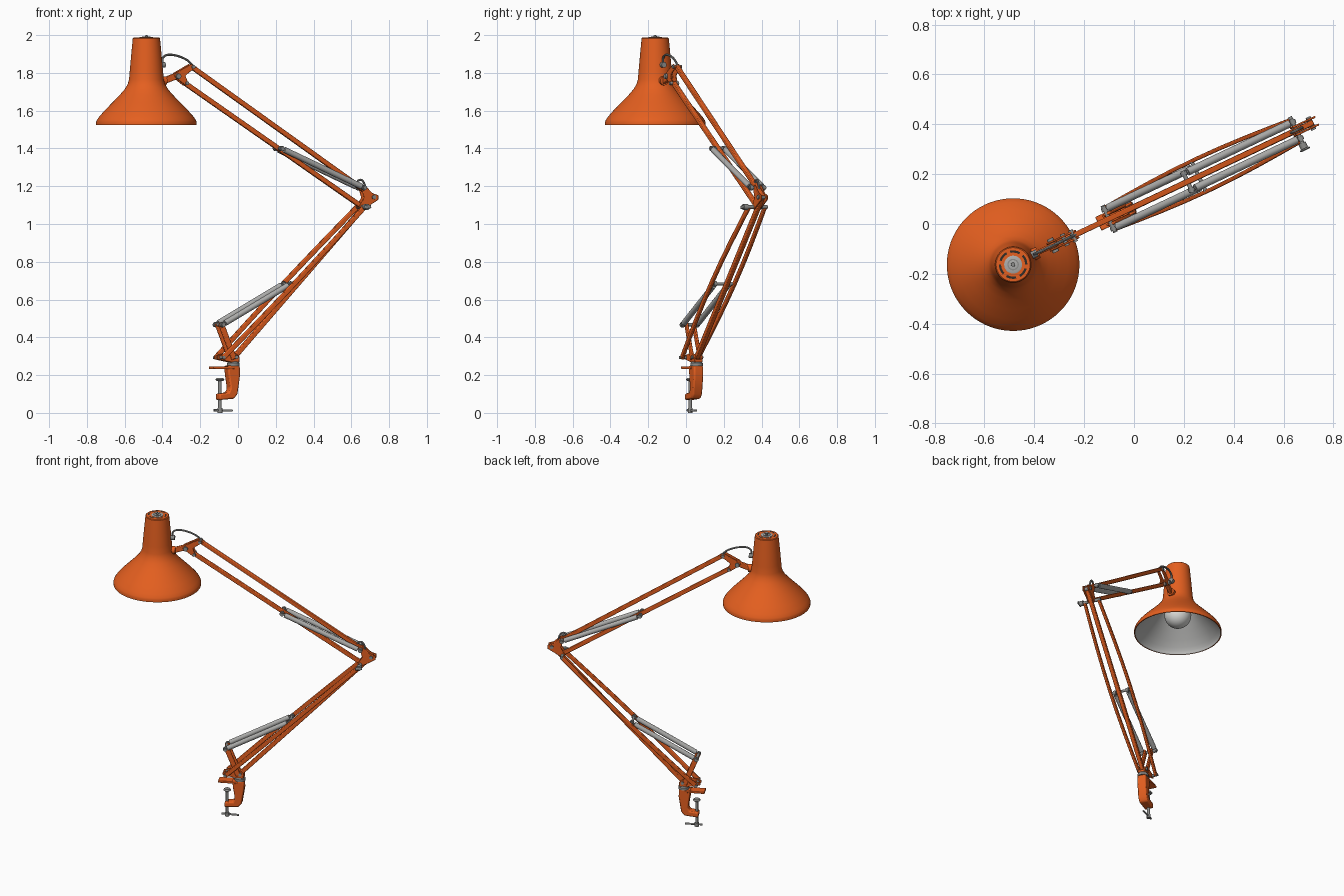
import bpy, bmesh, math
from mathutils import Vector

if "Cube" in bpy.data.objects:
    bpy.data.objects.remove(bpy.data.objects["Cube"])

def mat(name, c):
    m = bpy.data.materials.new(name)
    m.diffuse_color = (*c, 1)
    m.use_nodes = True
    m.node_tree.nodes["Principled BSDF"].inputs["Base Color"].default_value = m.diffuse_color
    return m

ORANGE = mat("orange paint", (0.78, 0.115, 0.014))
STEEL = mat("steel", (0.27, 0.27, 0.26))
SPRING = mat("spring grey", (0.42, 0.42, 0.41))
INNER = mat("shade lining", (0.47, 0.47, 0.46))
BULB = mat("bulb white", (0.70, 0.70, 0.68))
DARK = mat("dark slot", (0.03, 0.025, 0.02))

# The arms lie in one vertical plane, turned about 25 degrees from x
ANG = math.atan(0.4726)
V = Vector((-math.sin(ANG), math.cos(ANG), 0))

def P(x, z, v=0.0):
    return Vector((x, 0.068 + 0.4726 * x, z)) + V * v

def finish(name, bm, mats, bevel=0, angle=35):
    bmesh.ops.recalc_face_normals(bm, faces=bm.faces)
    me = bpy.data.meshes.new(name)
    bm.to_mesh(me)
    bm.free()
    ob = bpy.data.objects.new(name, me)
    bpy.context.collection.objects.link(ob)
    for m in mats:
        me.materials.append(m)
    if bevel:
        b = ob.modifiers.new("Bevel", 'BEVEL')
        b.width, b.segments = bevel, 2
    bpy.ops.object.select_all(action='DESELECT')
    ob.select_set(True)
    bpy.context.view_layer.objects.active = ob
    bpy.ops.object.shade_smooth_by_angle(angle=math.radians(angle))
    return ob

def sweep(name, pts, section, m, bevel=0):
    """Sweep a (side, normal) cross-section along points."""
    bm = bmesh.new()
    rings, side = [], None
    for i, p in enumerate(pts):
        t = (pts[min(i + 1, len(pts) - 1)] - pts[max(i - 1, 0)]).normalized()
        side = side or (V if abs(t.dot(V)) < 0.7 else Vector((0, 0, 1)))
        n = t.cross(side).normalized()
        s = n.cross(t)
        rings.append([bm.verts.new(p + s * a + n * b) for a, b in section])
    k = len(section)
    for r, q in zip(rings, rings[1:]):
        for j in range(k):
            bm.faces.new((r[j], r[(j + 1) % k], q[(j + 1) % k], q[j]))
    bm.faces.new(rings[0])
    bm.faces.new(rings[-1])
    return finish(name, bm, [m], bevel)

def bar(name, pts, w, h, m=ORANGE):
    w, h = w / 2, h / 2
    return sweep(name, pts, [(-w, -h), (w, -h), (w, h), (-w, h)], m, 0.004)

def rod(name, pts, r, m=STEEL, n=14):
    return sweep(name, pts, [(r * math.cos(2 * math.pi * i / n), r * math.sin(2 * math.pi * i / n))
                             for i in range(n)], m)

def pin(name, x, z, half, r, m=STEEL):
    return rod(name, [P(x, z, -half), P(x, z, half)], r, m)

def plate(name, outline, v0, v1, m=ORANGE, bevel=0.003):
    bm = bmesh.new()
    f = bm.faces.new([bm.verts.new(P(x, z, v0)) for x, z in outline])
    ex = bmesh.ops.extrude_face_region(bm, geom=[f])
    bmesh.ops.translate(bm, vec=V * (v1 - v0), verts=[g for g in ex['geom'] if isinstance(g, bmesh.types.BMVert)])
    return finish(name, bm, [m], bevel)

def lathe(name, centre, prof, mats, rule=lambda i: 0, n=64):
    bm = bmesh.new()
    rings = [[bm.verts.new((centre.x + r * math.cos(2 * math.pi * j / n),
                            centre.y + r * math.sin(2 * math.pi * j / n), z)) for j in range(n)]
             for r, z in prof]
    for i, (a, b) in enumerate(zip(rings, rings[1:])):
        for j in range(n):
            bm.faces.new((a[j], a[(j + 1) % n], b[(j + 1) % n], b[j])).material_index = rule(i)
    bmesh.ops.remove_doubles(bm, verts=bm.verts, dist=1e-5)
    return finish(name, bm, mats)

def arc(c, r, a0, a1, n):
    return [(c[0] + r * math.cos(a0 + (a1 - a0) * i / n), c[1] + r * math.sin(a0 + (a1 - a0) * i / n))
            for i in range(n + 1)]

def smooth(pts, n=6):
    """Catmull-Rom points through the given path."""
    q = [pts[0]] + pts + [pts[-1]]
    out = []
    for a, b, c, d in zip(q, q[1:], q[2:], q[3:]):
        for i in range(n):
            t = i / n
            out.append(0.5 * (2 * b + (c - a) * t + (2 * a - 5 * b + 4 * c - d) * t * t
                              + (3 * b - a - 3 * c + d) * t ** 3))
    return out + [pts[-1]]

# Desk clamp: C-shaped body, jaw plate, collar and screw
plate("clamp_body", [(-0.065, 0.25), (0.0, 0.25), (0.002, 0.2), (-0.012, 0.1), (-0.03, 0.075),
                     (-0.108, 0.068), (-0.108, 0.102), (-0.06, 0.108), (-0.05, 0.13), (-0.06, 0.2)],
      -0.028, 0.028, bevel=0.008)
plate("clamp_top_jaw", [(-0.143, 0.232), (-0.03, 0.232), (-0.03, 0.246), (-0.143, 0.246)], -0.03, 0.03)
S = P(-0.096, 0)
up = Vector((0, 0, 1))
rod("clamp_screw", [S + up * 0.008, S + up * 0.175], 0.009)
lathe("clamp_screw_pad", S, [(0, 0.17), (0.018, 0.17), (0.024, 0.176), (0.018, 0.184), (0, 0.184)], [STEEL], n=24)
lathe("clamp_screw_boss", S, [(0, 0), (0.013, 0), (0.013, 0.025), (0, 0.025)], [STEEL], n=20)
rod("clamp_handle", [P(-0.128, 0.014), P(-0.03, 0.012)], 0.006)
C = P(-0.024, 0)
lathe("base_collar", C, [(0, 0.248), (0.033, 0.248), (0.033, 0.264), (0.025, 0.272), (0, 0.272)], [STEEL], n=28)

# Base bracket carrying both lower pivots and the spring mast
for s in (-1, 1):
    plate("base_bracket_cheek", [(-0.045, 0.268), (-0.003, 0.268), (0.0, 0.295), (-0.016, 0.312),
                                 (-0.05, 0.32), (-0.118, 0.302), (-0.118, 0.284)],
          s * 0.014, s * 0.024)
    bar("spring_mast", [P(-0.03, 0.285, s * 0.022), P(-0.1, 0.475, s * 0.022)], 0.012, 0.032)
plate("base_bracket_core", [(-0.05, 0.268), (0.0, 0.268), (0.0, 0.285), (-0.05, 0.285)], -0.02, 0.02)
pin("base_front_pin", -0.1, 0.293, 0.06, 0.009)
pin("base_rear_pin", -0.02, 0.295, 0.032, 0.01)
pin("mast_pin", -0.1, 0.467, 0.056, 0.009)

# Lower arm: one middle bar and a bowed outer pair
bar("lower_arm_middle_bar", [P(-0.022, 0.293), P(0.705, 1.135)], 0.024, 0.026)
for s in (-1, 1):
    bar("lower_arm_outer_bar", [P(-0.1 + 0.75 * t, 0.29 + 0.8 * t, s * (0.047 + 0.021 * math.sin(math.pi * t)))
                                for t in [i / 8 for i in range(9)]], 0.016, 0.026)
pin("lower_spring_pin", 0.26, 0.683, 0.066, 0.008)

# Elbow bracket with pins and wing knob
for s in (-1, 1):
    plate("elbow_cheek", [(0.632, 1.09), (0.655, 1.076), (0.735, 1.128), (0.735, 1.152), (0.705, 1.163),
                          (0.663, 1.206), (0.642, 1.2), (0.66, 1.14)], s * 0.013, s * 0.021)
pin("elbow_lower_pin", 0.65, 1.09, 0.06, 0.01)
pin("elbow_upper_pin", 0.71, 1.142, 0.028, 0.011)
pin("elbow_spring_pin", 0.652, 1.192, 0.05, 0.009)
rod("elbow_knob", [P(0.65, 1.09, -0.055), P(0.65, 1.09, -0.08)], 0.016)
bar("elbow_knob_wing", [P(0.631, 1.087, -0.084), P(0.669, 1.093, -0.084)], 0.008, 0.018, STEEL)
rod("elbow_cable_loop", smooth([P(0.625, 1.195), P(0.635, 1.228), P(0.655, 1.232), P(0.67, 1.21), P(0.675, 1.18)]),
    0.006, n=8)

# Upper arm: two bars in the middle plane
bar("upper_arm_top_bar", [P(0.715, 1.145), P(-0.245, 1.832)], 0.022, 0.025)
bar("upper_arm_bottom_bar", [P(0.655, 1.092), P(-0.28, 1.745)], 0.022, 0.025)
pin("upper_spring_pin", 0.215, 1.4, 0.048, 0.009)

# Balance springs, a pair on each arm, with hooked ends
def spring(name, a, b, v):
    p, q = P(*a, v), P(*b, v)
    d = (q - p).normalized()
    rod(name, [p + d * 0.018, q - d * 0.018], 0.0155, SPRING)
    rod(name + "_core", [p, q], 0.006)
    for e in (p, q):
        rod(name + "_eye", [e - V * 0.008, e + V * 0.008], 0.014)

for s in (-1, 1):
    spring("lower_spring", (-0.1, 0.467), (0.26, 0.683), s * 0.042)
    spring("upper_spring", (0.652, 1.192), (0.215, 1.4), s * 0.036)

# Head bracket and neck
for s in (-1, 1):
    plate("head_cheek", [(-0.345, 1.785), (-0.335, 1.8), (-0.255, 1.847), (-0.225, 1.832), (-0.262, 1.805),
                         (-0.285, 1.785), (-0.268, 1.74), (-0.285, 1.733), (-0.325, 1.765)], s * 0.011, s * 0.019)
pin("head_top_pin", -0.245, 1.832, 0.026, 0.01)
pin("head_bottom_pin", -0.278, 1.745, 0.026, 0.01)
pin("head_tilt_knob", -0.325, 1.782, 0.03, 0.014)
bar("neck", [P(-0.41, 1.752), P(-0.375, 1.765), P(-0.31, 1.79)], 0.02, 0.034)
rod("neck_mount", [P(-0.41, 1.758), P(-0.384, 1.758)], 0.024, ORANGE, 20)

# Lamp cable from arm into the shade
rod("lamp_cable", smooth([P(-0.235, 1.835), P(-0.27, 1.868), P(-0.32, 1.89), P(-0.37, 1.896), P(-0.398, 1.88),
                          P(-0.402, 1.85), P(-0.425, 1.842)]), 0.006, n=8)
rod("cable_grommet", [P(-0.42, 1.842), P(-0.388, 1.842)], 0.015)

# Shade: one turned shell, orange outside and light inside
L = Vector((-0.485, -0.163, 0))
outer = [(0.03, 1.987), (0.068, 1.987), (0.072, 1.983), (0.080, 1.9), (0.088, 1.81), (0.092, 1.765), (0.099, 1.74),
         (0.116, 1.712), (0.142, 1.682), (0.18, 1.643), (0.22, 1.602), (0.25, 1.568), (0.262, 1.55), (0.266, 1.54),
         (0.266, 1.524), (0.260, 1.524)]
inner = [(r - 0.007, z - 0.004) for r, z in outer[13:2:-1]] + [(0.06, 1.975), (0, 1.975)]
lathe("shade", L, outer + inner, [ORANGE, INNER], lambda i: int(i >= len(outer) - 1), 72)

# Vent cap on top of the shade
lathe("cap_disc", L, [(0, 1.982), (0.036, 1.982), (0.036, 1.989), (0.03, 1.991), (0, 1.991)], [SPRING], n=32)
lathe("cap_ring", L, [(0.018, 1.988), (0.018, 1.993), (0.023, 1.993), (0.023, 1.988)], [STEEL], n=32)
lathe("cap_nub", L, [(0, 1.985), (0.009, 1.985), (0.008, 1.998), (0, 2.0)], [STEEL], n=16)
for k in range(6):
    a = k * math.pi / 3
    bm = bmesh.new()
    ring = arc(L, 0.057, a, a + 0.75, 8) + arc(L, 0.048, a + 0.75, a, 8)
    bm.faces.new([bm.verts.new((x, y, 1.9885)) for x, y in ring])
    finish("vent_slot", bm, [DARK])

# Bulb and socket
lathe("bulb", L, [(max(0, r), z) for r, z in arc((0, 1.65), 0.082, -math.pi / 2, 0.9, 14)]
      + [(0.036, 1.735), (0.034, 1.78), (0, 1.78)], [BULB], n=32)
lathe("socket", L, [(0, 1.77), (0.042, 1.77), (0.042, 1.92), (0, 1.92)], [STEEL], n=24)
